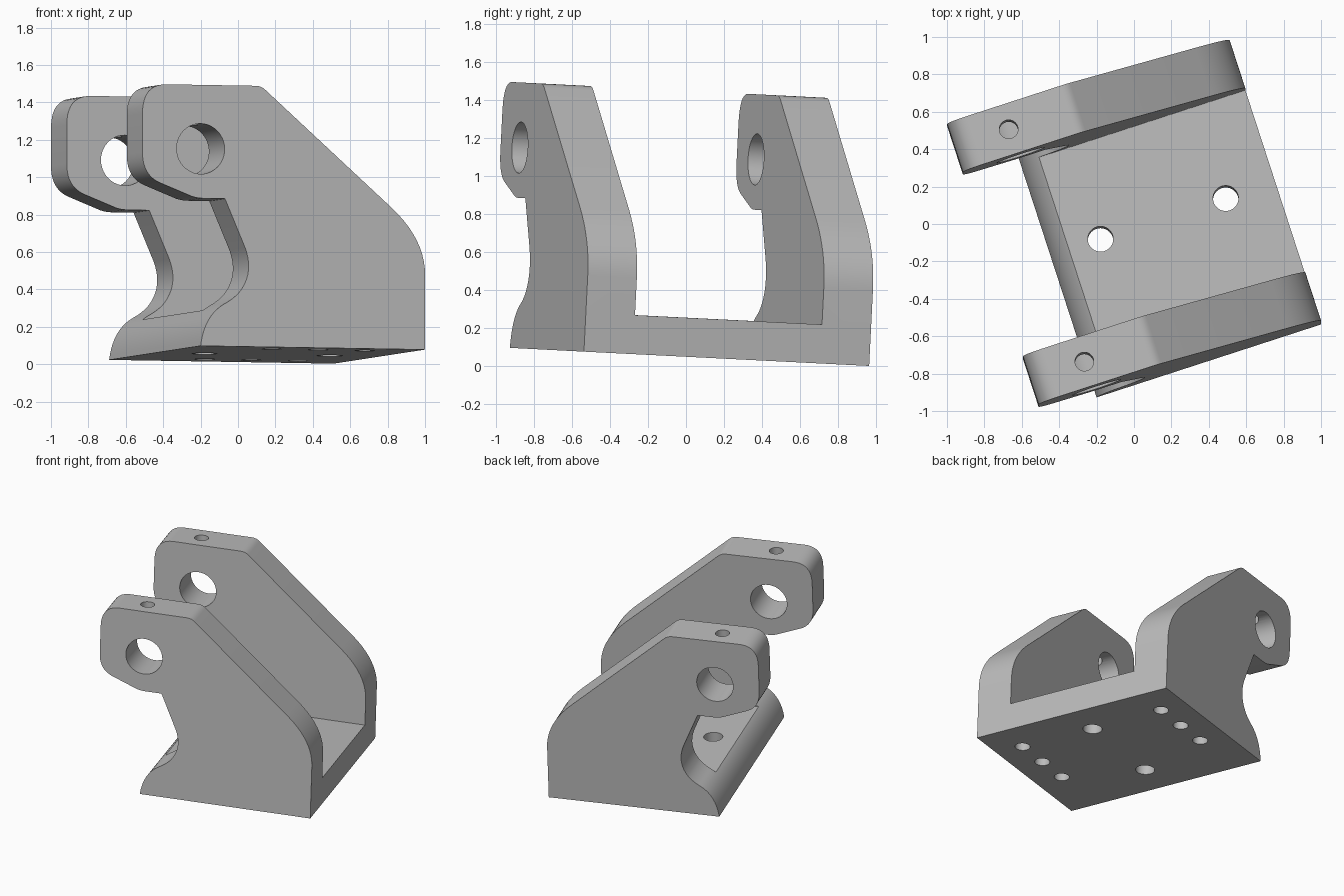
import bpy, bmesh, math
from mathutils import Matrix, Vector

cube = bpy.data.objects.get("Cube")
if cube:
    bpy.data.objects.remove(cube, do_unlink=True)

LENGTH, DEPTH, WALL, FLOOR = 1.262, 1.58, 0.272, 0.205

# Bracket frame: u along the plates, v across them, w up; slightly turned and tilted
u = Vector((1.2, 0.39, -0.02)).normalized()
w = u.cross(Vector((-0.49, 1.5, -0.075))).normalized()
v = w.cross(u)
FRAME = Matrix.Translation((-0.2, -0.927, 0.098)) @ Matrix((u, v, w)).transposed().to_4x4()

grey = bpy.data.materials.new("machined_grey")
grey.use_nodes = True
colour = (0.5, 0.5, 0.5, 1)
grey.diffuse_color = colour
grey.node_tree.nodes["Principled BSDF"].inputs["Base Color"].default_value = colour


def bend(p, c, q, n=10):
    """Rounded corner from p to q around control point c."""
    p, c, q = Vector(p), Vector(c), Vector(q)
    return [p * (1 - t) ** 2 + c * 2 * t * (1 - t) + q * t * t
            for t in (i / n for i in range(n + 1))]


def finish(bm, name):
    bmesh.ops.recalc_face_normals(bm, faces=bm.faces)
    bm.transform(FRAME)
    mesh = bpy.data.meshes.new(name)
    bm.to_mesh(mesh)
    bm.free()
    mesh.materials.append(grey)
    obj = bpy.data.objects.new(name, mesh)
    bpy.context.collection.objects.link(obj)
    return obj


def cylinder(name, centre, radius, length, axis="Z"):
    bm = bmesh.new()
    turn = Matrix.Rotation(math.pi / 2, 4, "X") if axis == "Y" else Matrix()
    bmesh.ops.create_cone(bm, cap_ends=True, segments=40, radius1=radius, radius2=radius,
                          depth=length, matrix=Matrix.Translation(centre) @ turn)
    return finish(bm, name)


# Side outline, counter-clockwise from the lower front corner
outline = [Vector((0, 0)), Vector((LENGTH, 0))]
outline += bend((LENGTH, 0.40), (LENGTH, 0.59), (1.073, 0.757))      # rear shoulder
outline += bend((0.365, 1.375), (0.342, 1.396), (0.31, 1.397), 4)    # top break
outline += bend((-0.19, 1.397), (-0.327, 1.397), (-0.327, 1.24))     # lug top
outline += bend((-0.327, 1.03), (-0.327, 0.91), (-0.23, 0.87))       # lug bottom
outline += bend((-0.05, 0.8), (-0.02, 0.79), (0.02, 0.79), 4)
outline += [Vector((0.137, 0.79))]
outline += bend((0.25, 0.53), (0.30, 0.40), (0.225, 0.30))           # throat
outline += bend((0.225, 0.30), (0.195, 0.26), (0.13, 0.225))[1:]
outline += bend((0.13, 0.225), (0.02, 0.16), (0, 0))[1:-1]           # toe

# Full body, extruded across both side plates
bm = bmesh.new()
face = bm.faces.new([bm.verts.new((p.x, 0, p.y)) for p in outline])
side = bmesh.ops.extrude_face_region(bm, geom=[face])["geom"]
bmesh.ops.translate(bm, vec=(0, DEPTH, 0),
                    verts=[e for e in side if isinstance(e, bmesh.types.BMVert)])
bracket = finish(bm, "clevis_bracket")

# Channel between the side plates
bm = bmesh.new()
bmesh.ops.create_cube(bm, size=1, matrix=Matrix.Translation((0.5, DEPTH / 2, FLOOR + 1))
                      @ Matrix.Diagonal((4, DEPTH - 2 * WALL, 2, 1)))
cutters = [finish(bm, "channel_cutter")]

# Pivot bore through both lugs, with a set-screw hole above it in each
cutters.append(cylinder("pivot_cutter", (0, DEPTH / 2, 1.055), 0.135, 3, "Y"))
for y in (WALL / 2, DEPTH - WALL / 2):
    cutters.append(cylinder("set_screw_cutter", (-0.025, y, 1.3), 0.05, 0.4))

# Two bolt holes through the floor
for x in (0.279, 0.983):
    cutters.append(cylinder("floor_bolt_cutter", (x, DEPTH / 2, 0.1), 0.068, 0.6))

# Rows of three blind holes under the side plates
for y in (0.212, DEPTH - 0.212):
    for x in (0.469, 0.73, 0.992):
        cutters.append(cylinder("blind_hole_cutter", (x, y, 0), 0.054, 0.6))

bpy.ops.object.select_all(action="DESELECT")
bpy.context.view_layer.objects.active = bracket
bracket.select_set(True)
for cutter in cutters:
    cutter.hide_render = True
    cut = bracket.modifiers.new(cutter.name, "BOOLEAN")
    cut.operation, cut.solver, cut.object = "DIFFERENCE", "EXACT", cutter
    bpy.ops.object.modifier_apply(modifier=cut.name)
    bpy.data.objects.remove(cutter, do_unlink=True)

bpy.ops.object.shade_smooth_by_angle(angle=math.radians(25))
